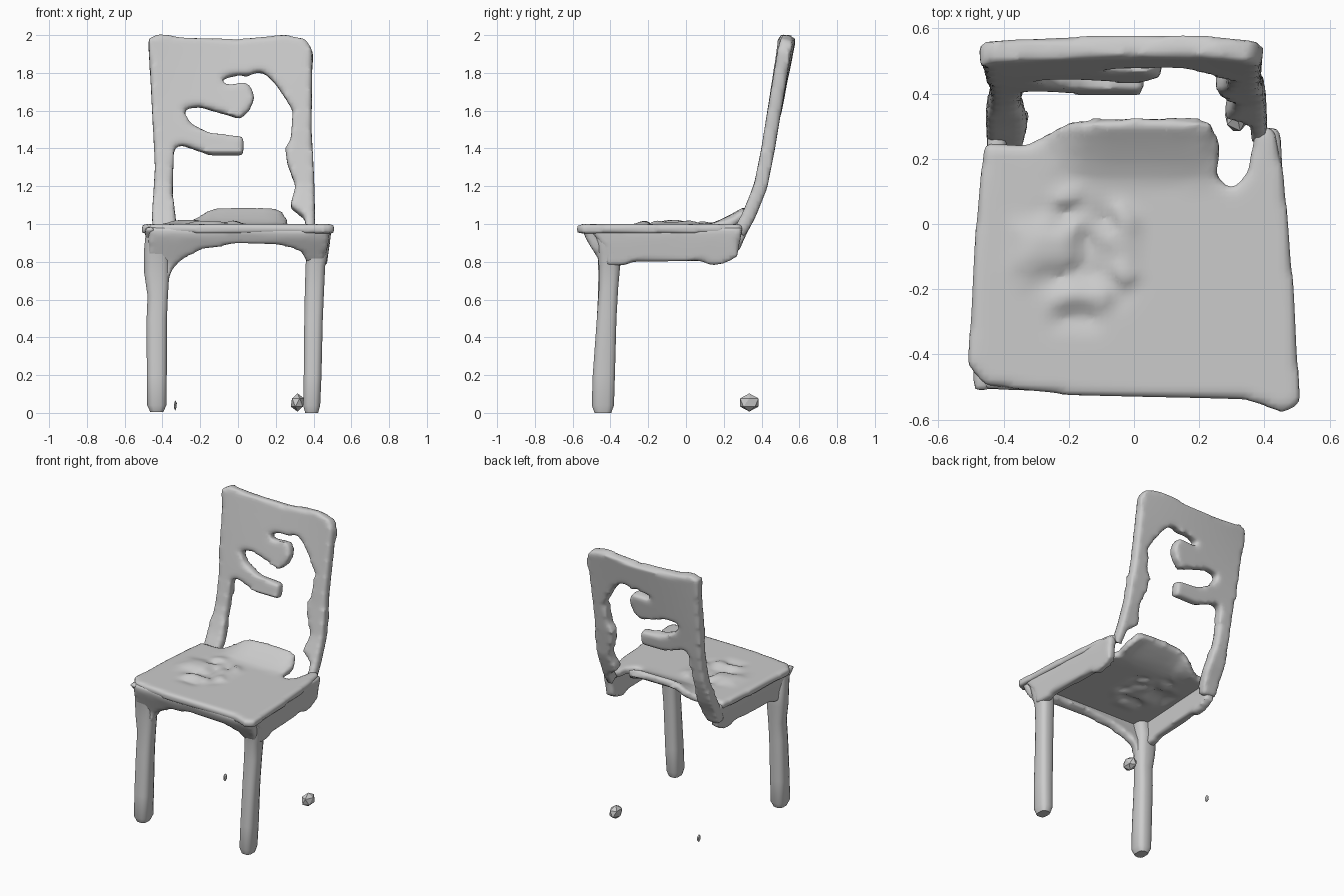
import bpy, bmesh, math, random
from mathutils import Vector

if "Cube" in bpy.data.objects:
    bpy.data.objects.remove(bpy.data.objects["Cube"])

random.seed(4)


def lerp_table(t, table):
    """Piecewise linear lookup in a list of (key, value)."""
    for (a, va), (b, vb) in zip(table, table[1:]):
        if t <= b:
            return va + (vb - va) * max(0, (t - a) / (b - a))
    return table[-1][1]


def make_object(name, bm):
    bmesh.ops.recalc_face_normals(bm, faces=bm.faces)
    mesh = bpy.data.meshes.new(name)
    bm.to_mesh(mesh)
    bm.free()
    ob = bpy.data.objects.new(name, mesh)
    bpy.context.collection.objects.link(ob)
    return ob


def soften(ob, voxel=0.018, rounds=3):
    """Melt hard edges into the worn, rounded surface."""
    rm = ob.modifiers.new("melt", 'REMESH')
    rm.mode = 'VOXEL'
    rm.voxel_size = voxel
    rm.use_smooth_shade = True
    sm = ob.modifiers.new("smooth", 'SMOOTH')
    sm.factor, sm.iterations = 0.5, rounds


def panel(name, outline, place, thickness, step=0.06):
    """Flat outline, sliced into a grid, bent by place(u, v), given thickness."""
    bm = bmesh.new()
    face = bm.faces.new([bm.verts.new((u, v, 0)) for u, v in outline])
    face.normal_update()
    bmesh.ops.triangulate(bm, faces=[face])
    for axis in (0, 1):
        lo = min(p[axis] for p in outline)
        hi = max(p[axis] for p in outline)
        n = Vector((1 - axis, axis, 0))
        for i in range(1, int((hi - lo) / step) + 1):
            bmesh.ops.bisect_plane(bm, geom=bm.verts[:] + bm.edges[:] + bm.faces[:],
                                   plane_co=n * (lo + i * step), plane_no=n, dist=1e-5)
    for v in bm.verts:
        v.co = place(v.co.x, v.co.y)
    ob = make_object(name, bm)
    so = ob.modifiers.new("thickness", 'SOLIDIFY')
    so.thickness, so.offset = thickness, 0
    soften(ob)
    return ob


def leg(name, rings, sides=12):
    """Loft of rounded-square rings (z, x, y, half width, half depth)."""
    bm = bmesh.new()
    loops = []
    for z, x, y, w, d in rings:
        loop = []
        for i in range(sides):
            a = math.tau * (i + 0.5) / sides
            c, s = math.cos(a), math.sin(a)
            loop.append(bm.verts.new((x + w * math.copysign(abs(c) ** 0.65, c),
                                      y + d * math.copysign(abs(s) ** 0.65, s), z)))
        loops.append(loop)
    for a, b in zip(loops, loops[1:]):
        for i in range(sides):
            j = (i + 1) % sides
            bm.faces.new((a[i], a[j], b[j], b[i]))
    bm.faces.new(loops[0])
    bm.faces.new(loops[-1])
    ob = make_object(name, bm)
    for p in ob.data.polygons:
        p.use_smooth = len(p.vertices) == 4


# Seat: worn board with a rear notch, a raised back lip and a rough patch
seat_outline = [(-.51, -.43), (-.46, -.495), (-.2, -.525), (.35, -.54), (.46, -.58),
                (.51, -.55), (.49, -.2), (.46, .15), (.43, .29), (.375, .31), (.35, .16),
                (.30, .10), (.25, .15), (.265, .24), (.23, .315), (0, .325), (-.2, .31),
                (-.33, .24), (-.46, .25), (-.485, 0)]


def seat_place(x, y):
    rise = max(0, min(1, (y - .12) / .2)) * max(0, min(1, (.32 - abs(x - .03)) / .15))
    z = .975 + .095 * rise ** 1.3
    if math.hypot(x + .16, y + .1) < .19:
        z += random.uniform(-.02, .03)
    return Vector((x, y, z))


panel("seat", seat_outline, seat_place, .05)

# Side aprons
side_outline = [(-.53, .985), (-.45, .90), (-.42, .78), (-.33, .78), (-.28, .80),
                (.08, .805), (.14, .78), (.22, .80), (.27, .83), (.29, .93), (.30, .985)]
for side, name in ((-1, "left_apron"), (1, "right_apron")):
    panel(name, side_outline,
          lambda y, z, s=side: Vector((s * (.463 - .06 * (y + .45)
                                            - .12 * max(0, .94 - z)), y, z)), .06)

# Front apron, arched between the legs and leaning forward to the seat edge
front_outline = [(-.475, .985), (-.475, .82), (-.46, .7), (-.37, .68), (-.355, .75),
                 (-.3, .815), (-.2, .87), (0, .905), (.2, .9), (.33, .87), (.37, .79),
                 (.45, .79), (.48, .9), (.49, .985)]
panel("front_apron", front_outline,
      lambda x, z: Vector((x, -.42 - (.075 + .04 * x) * max(0, min(1, (z - .8) / .15)), z)),
      .06, .04)

# Front legs
leg("left_front_leg", [(.005, -.43, -.44, .035, .045), (.04, -.43, -.44, .052, .06),
                       (.2, -.43, -.435, .054, .06), (.5, -.43, -.42, .055, .053),
                       (.62, -.425, -.415, .055, .052), (.74, -.43, -.41, .068, .055),
                       (.85, -.43, -.41, .07, .06), (.95, -.43, -.43, .06, .06)])
leg("right_front_leg", [(0, .39, -.44, .035, .045), (.04, .39, -.44, .046, .06),
                        (.2, .395, -.435, .048, .06), (.5, .40, -.42, .05, .053),
                        (.66, .405, -.41, .052, .052), (.78, .41, -.405, .053, .058),
                        (.85, .42, -.41, .06, .06), (.95, .43, -.43, .06, .06)])

# Backrest: both posts, crest rail and the broken slats, bent along the post curve
back_outline = [(-.45, .86), (-.455, 1.05), (-.44, 1.3), (-.455, 1.6), (-.475, 1.98),
                (-.42, 2.005), (-.3, 1.985), (0, 1.975), (.25, 2.0), (.36, 1.975),
                (.395, 1.92), (.39, 1.5), (.405, 1.2), (.41, .95), (.36, .95), (.355, 1.03),
                (.275, 1.09), (.305, 1.2), (.26, 1.32), (.25, 1.4), (.28, 1.45),
                (.29, 1.6), (.26, 1.65), (.2, 1.74), (.14, 1.8), (.1, 1.805),
                (.05, 1.785), (0, 1.79), (-.08, 1.77), (-.095, 1.73), (0, 1.74),
                (.06, 1.74), (.09, 1.67), (.06, 1.6), (.01, 1.555), (-.05, 1.575),
                (-.2, 1.62), (-.3, 1.61), (-.25, 1.53), (-.15, 1.48), (.03, 1.46),
                (.03, 1.365), (-.15, 1.365), (-.3, 1.42), (-.34, 1.4), (-.345, 1.15),
                (-.325, 1.0), (-.35, .86)]
curve = [(.85, .24), (.95, .28), (1.05, .335), (1.2, .395), (1.4, .435),
         (1.65, .475), (2.0, .53)]
panel("backrest", back_outline,
      lambda x, z: Vector((x, lerp_table(z, curve)
                           + .02 * max(0, (z - 1.5) * 2) * (1 - (x / .42) ** 2), z)), .072)

# Loose leftovers of the missing rear legs
for name, loc, size in (("right_foot_fragment", (.315, .335, .055), (.04, .058, .048)),
                        ("left_foot_fragment", (-.332, .33, .04), (.009, .02, .027))):
    bm = bmesh.new()
    bmesh.ops.create_icosphere(bm, subdivisions=1, radius=1)
    for v in bm.verts:
        v.co = Vector(loc) + Vector(c * s for c, s in zip(v.co, size))
    make_object(name, bm)
